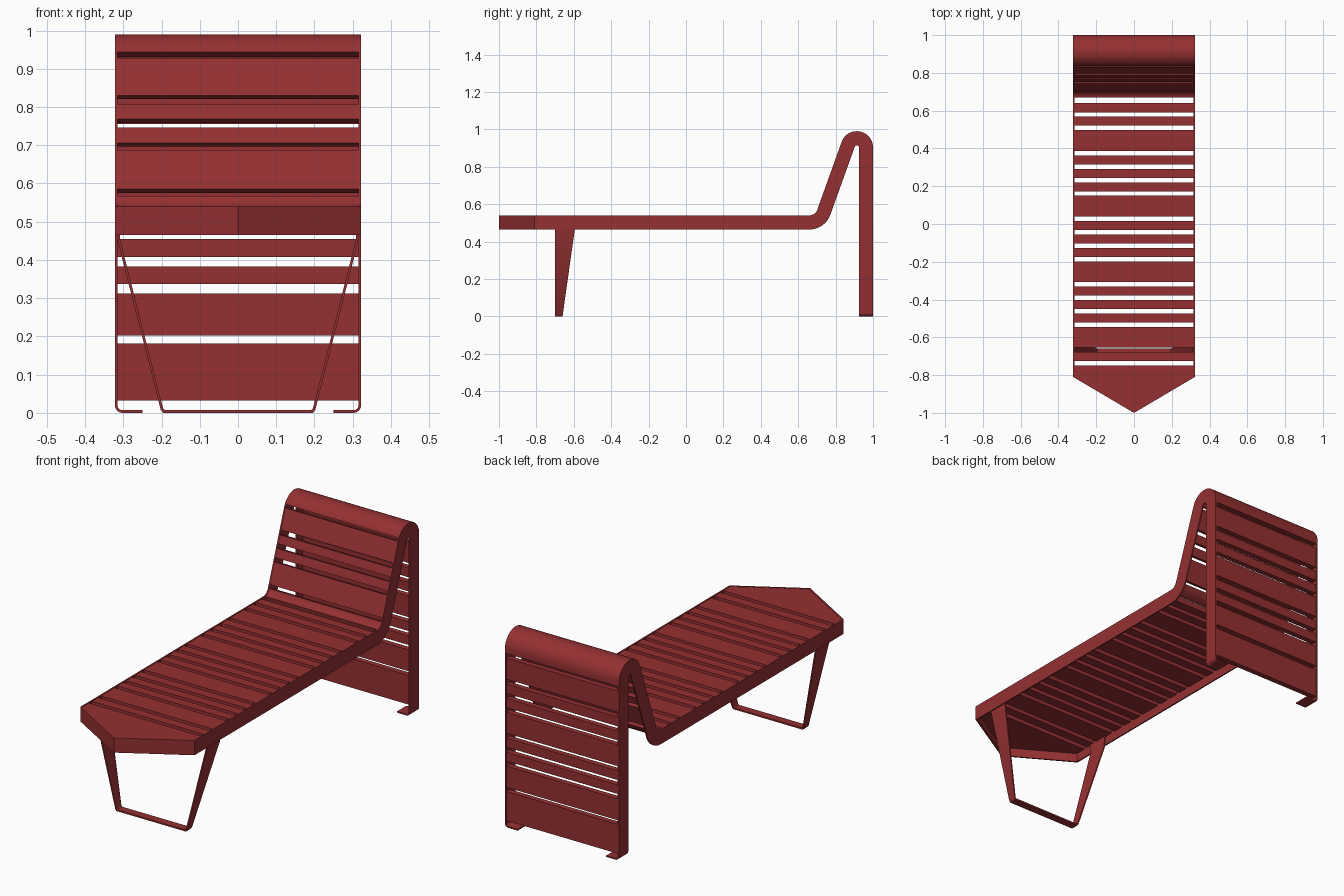
import bpy
from math import sin, cos, tan, radians
from mathutils import Vector

if "Cube" in bpy.data.objects:
    bpy.data.objects.remove(bpy.data.objects["Cube"])

RED = bpy.data.materials.new("red_paint")
RED.diffuse_color = (0.30, 0.03, 0.032, 1)
RED.use_nodes = True
RED.node_tree.nodes["Principled BSDF"].inputs["Base Color"].default_value = RED.diffuse_color

W = 0.322      # half width over the side bands
T = 0.007      # sheet thickness
H = 0.0375     # half height of the side band
ZC = 0.5025    # band centre height at the seat
SLAT_X = 0.315
DEPTH = 0.028  # slat depth


def loft(name, stations):
    """Solid through a row of four-cornered sections."""
    verts = [tuple(p) for s in stations for p in s]
    faces = [(0, 1, 2, 3)]
    for i in range(len(stations) - 1):
        a, b = i * 4, i * 4 + 4
        for k in range(4):
            j = (k + 1) % 4
            faces.append((a + k, b + k, b + j, a + j))
    e = len(verts) - 4
    faces.append((e + 3, e + 2, e + 1, e))
    me = bpy.data.meshes.new(name)
    me.from_pydata(verts, [], faces)
    me.materials.append(RED)
    ob = bpy.data.objects.new(name, me)
    bpy.context.collection.objects.link(ob)
    # consistent outward normals
    import bmesh
    bm = bmesh.new()
    bm.from_mesh(me)
    bmesh.ops.recalc_face_normals(bm, faces=bm.faces)
    bm.to_mesh(me)
    bm.free()
    return ob


def arc(cy, cz, r, a0, a1, n):
    """Points and radial directions of an arc in the side plane."""
    out = []
    for i in range(n + 1):
        a = radians(a0 + (a1 - a0) * i / n)
        d = Vector((cos(a), sin(a)))
        out.append((Vector((cy, cz)) + d * r, d))
    return out


def slat(name, pts, depth=DEPTH, x=SLAT_X):
    """Cross slat from outer-face points with outward normals (y, z)."""
    st = []
    for p, n in pts:
        q = p - n * depth
        st.append([(-x, p.x, p.y), (x, p.x, p.y), (x, q.x, q.y), (-x, q.x, q.y)])
    return loft(name, st)


# Side bands: seat, lower bend, backrest, top bend, rear upright and turned-in foot
TOP = (0.9134, 0.9034)
LOW = (0.661, 0.5825)
path = [(Vector((-0.81, ZC)), Vector((0, 1)))]
path += [(p, -n) for p, n in arc(*LOW, 0.08, -90, -20, 10)]
path += arc(*TOP, 0.0491, 160, 0, 16)
for side, sx in (("left", -1), ("right", 1)):
    st = []
    for p, n in path:
        a, b = p + n * H, p - n * H
        st.append([(sx * W, a.x, a.y), (sx * W, b.x, b.y),
                   (sx * (W - T), b.x, b.y), (sx * (W - T), a.x, a.y)])
    R = 0.02
    for i in range(7):
        a = radians(15 * i)
        xo, zo = W - R + R * cos(a), R - R * sin(a)
        xi, zi = W - R + (R - T) * cos(a), R - (R - T) * sin(a)
        st.append([(sx * xo, 1.0, zo), (sx * xo, 0.925, zo),
                   (sx * xi, 0.925, zi), (sx * xi, 1.0, zi)])
    st.append([(sx * 0.25, 1.0, 0), (sx * 0.25, 0.925, 0),
               (sx * 0.25, 0.925, T), (sx * 0.25, 1.0, T)])
    loft(f"side_band_{side}", st)

# Pointed front apron and its top panel
z0, z1 = ZC - H, ZC + H
loft("front_apron", [[(x, y, z0), (x, y, z1), (x * 0.98, y + t, z1), (x * 0.98, y + t, z0)]
                     for x, y, t in ((-W, -0.81, 0.005), (0, -1, 0.008), (W, -0.81, 0.005))])
ST = z1 - 0.002
loft("front_panel", [[(x, y, ST), (x, -0.75, ST), (x, -0.75, ST - DEPTH), (x, y, ST - DEPTH)]
                     for x, y in ((-SLAT_X, -0.808), (0, -0.994), (SLAT_X, -0.808))])

# Seat slats: three narrow between each wide one
UP = Vector((0, 1))
y, k = -0.726, 0
while y < 0.64:
    w = 0.11 if k % 4 == 1 else 0.048
    slat(f"seat_slat_{k + 1}", [(Vector((y, ST)), UP), (Vector((y + w, ST)), UP)])
    y += w + 0.0233
    k += 1

# Curved slat in the bend between seat and backrest
slat("corner_slat", [(p, -n) for p, n in arc(*LOW, 0.0445, -78, -20, 8)])

# Backrest slats
N = Vector((-sin(radians(70)), cos(radians(70))))
for i, (a, b) in enumerate(((0.585, 0.687), (0.706, 0.747), (0.768, 0.808), (0.83, 0.928))):
    slat(f"backrest_slat_{i + 1}",
         [(Vector((0.702 + (z - 0.57) / tan(radians(70)), z)), N) for z in (a, b)])

# Rounded top cap
cap = arc(*TOP, 0.0868, 152, 0, 20)
cap.append((Vector((TOP[0] + 0.0868, 0.886)), Vector((1, 0))))
slat("top_cap", cap, x=W)

# Rear slats
BACK = Vector((1, 0))
for i, (a, b) in enumerate(((0.033, 0.182), (0.203, 0.312), (0.337, 0.383), (0.408, 0.455),
                            (0.479, 0.587), (0.61, 0.657), (0.682, 0.73), (0.755, 0.862))):
    slat(f"rear_slat_{i + 1}", [(Vector((0.998, z)), BACK) for z in (a, b)])

# Tapered front leg loop: (x outer, x inner, z outer, z inner, back edge y)
half = ((0.316, 0.309, 0.53, 0.53, -0.585), (0.316, 0.309, 0.455, 0.455, -0.596),
        (0.202, 0.196, 0.008, 0.012, -0.659), (0.196, 0.192, 0.0, 0.008, -0.66))
legs = [(1, h) for h in half] + [(-1, h) for h in reversed(half)]
loft("front_leg", [[(s * xo, -0.70, zo), (s * xo, yb, zo), (s * xi, yb, zi), (s * xi, -0.70, zi)]
                   for s, (xo, xi, zo, zi, yb) in legs])

# Smooth only the bends
for ob in bpy.data.objects:
    ob.select_set(True)
    bpy.context.view_layer.objects.active = ob
bpy.ops.object.shade_smooth_by_angle(angle=radians(25))
